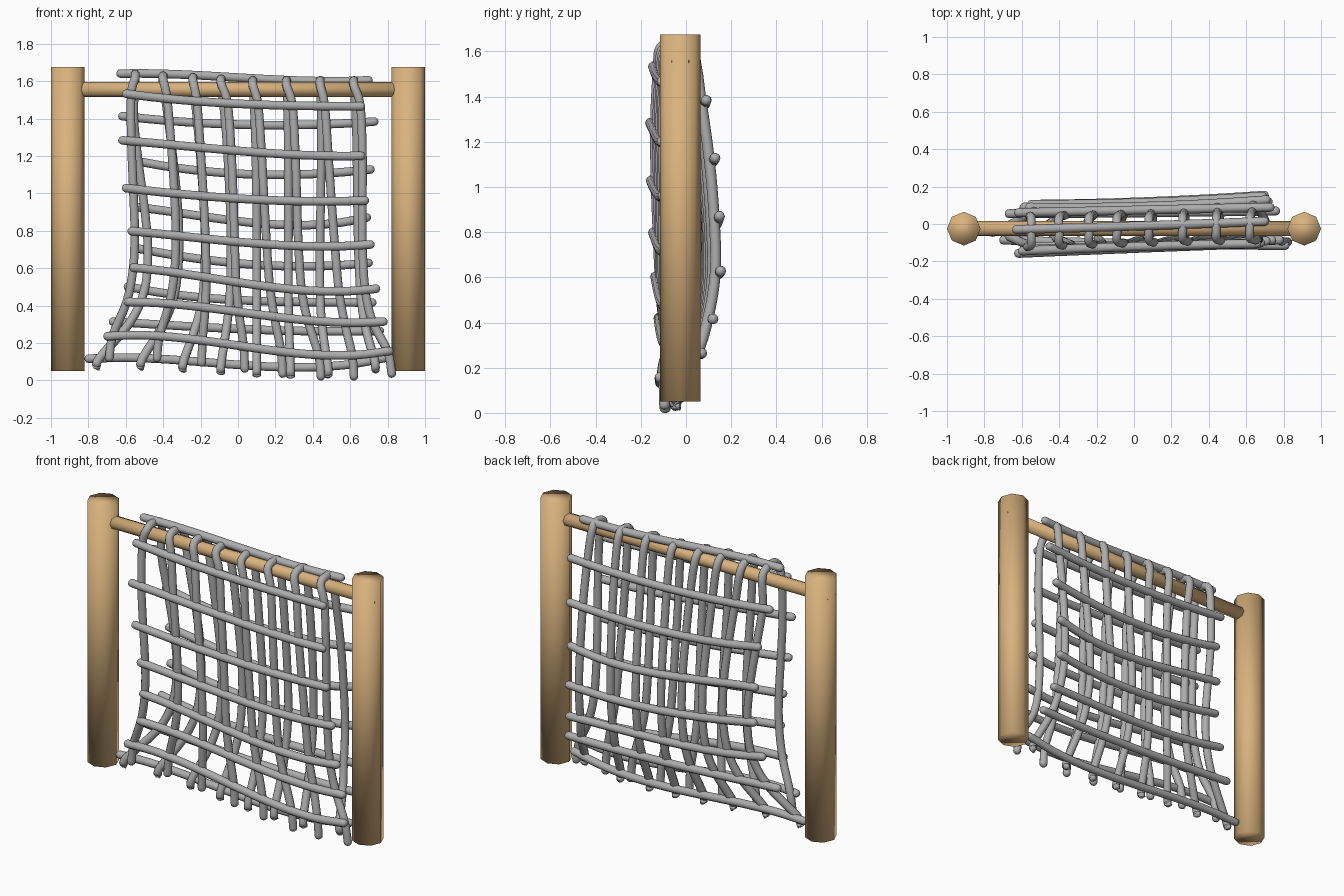
import bpy, bmesh, math
from mathutils import Vector

if "Cube" in bpy.data.objects:
    bpy.data.objects.remove(bpy.data.objects["Cube"])


def material(name, col):
    m = bpy.data.materials.new(name)
    m.diffuse_color = (*col, 1)
    m.use_nodes = True
    m.node_tree.nodes["Principled BSDF"].inputs["Base Color"].default_value = m.diffuse_color
    return m


WOOD = material("warm wood", (0.70, 0.45, 0.21))
ROPE = material("grey rope", (0.42, 0.42, 0.42))
R = 0.024


def finish(bm, name, mat):
    bmesh.ops.recalc_face_normals(bm, faces=bm.faces)
    me = bpy.data.meshes.new(name)
    bm.to_mesh(me)
    bm.free()
    for p in me.polygons:
        p.use_smooth = True
    me.materials.append(mat)
    ob = bpy.data.objects.new(name, me)
    bpy.context.collection.objects.link(ob)
    return ob


def lagrange(ts, vs, t):
    # smooth curve through a few values
    total = 0
    for i, v in enumerate(vs):
        w = 1
        for j, tj in enumerate(ts):
            if j != i:
                w *= (t - tj) / (ts[i] - tj)
        total += v * w
    return total


def even(vs, t):
    n = len(vs) - 1
    return lagrange([i / n for i in range(n + 1)], vs, t)


def catmull(pts, steps=4):
    P = [Vector(p) for p in pts]
    P = [2 * P[0] - P[1]] + P + [2 * P[-1] - P[-2]]
    out = []
    for i in range(1, len(P) - 2):
        a, b, c, d = P[i - 1:i + 3]
        for k in range(steps):
            t = k / steps
            out.append(0.5 * (2 * b + (c - a) * t + (2 * a - 5 * b + 4 * c - d) * t * t
                              + (3 * b - a - 3 * c + d) * t ** 3))
    out.append(P[-2])
    return out


def rope(name, pts, up, r=R, sides=10):
    # round tube with domed ends that finish at the first and last point
    path = catmull(pts)
    d0 = (path[1] - path[0]).normalized()
    d1 = (path[-2] - path[-1]).normalized()
    dome = [(0.0, 0.25), (0.2, 0.65), (0.55, 0.92)]
    start = [(path[0] + d0 * r * a, b) for a, b in dome]
    end = [(path[-1] + d1 * r * a, b) for a, b in reversed(dome)]
    rings = start + [(path[0] + d0 * r, 1)] + [(p, 1) for p in path[1:-1]] \
        + [(path[-1] + d1 * r, 1)] + end
    bm = bmesh.new()
    prev = None
    for i, (p, s) in enumerate(rings):
        q0, q1 = rings[max(i - 1, 0)][0], rings[min(i + 1, len(rings) - 1)][0]
        t = (q1 - q0).normalized()
        u = Vector(up).cross(t).normalized()
        v = t.cross(u)
        ring = [bm.verts.new(p + (u * math.cos(a) + v * math.sin(a)) * r * s)
                for a in (2 * math.pi * k / sides for k in range(sides))]
        if prev is None:
            bm.faces.new(ring)
        else:
            for k in range(sides):
                n = (k + 1) % sides
                bm.faces.new((prev[k], prev[n], ring[n], ring[k]))
        prev = ring
    bm.faces.new(prev)
    return finish(bm, name, ROPE)


# wooden frame: two eight-sided posts and a cross bar
def pole(name, r, length, loc, rot=(0, 0, 0)):
    bm = bmesh.new()
    bmesh.ops.create_cone(bm, cap_ends=True, segments=8, radius1=r, radius2=r, depth=length)
    ob = finish(bm, name, WOOD)
    ob.location, ob.rotation_euler = loc, rot


for side, s in (("left", -1), ("right", 1)):
    pole(side + "_post", 0.09, 1.625, (s * 0.91, -0.025, 0.8625))
pole("cross_bar", 0.04, 1.97, (0, -0.025, 1.555), (0, math.pi / 2, 0))

# cross ropes: x start, x end, heights along the rope, depths along the rope
FRONT = [
    (-.62, .68, (1.535, 1.49, 1.47, 1.465), (-.145, -.12, -.105)),
    (-.64, .68, (1.285, 1.245, 1.21, 1.20), (-.158, -.13, -.105)),
    (-.62, .70, (1.03, .985, .96, .962), (-.155, -.125, -.10)),
    (-.59, .73, (.80, .755, .72, .728), (-.145, -.12, -.09)),
    (-.58, .76, (.605, .545, .485, .492), (-.135, -.115, -.085)),
    (-.61, .80, (.42, .385, .325, .315), (-.12, -.11, -.085)),
    (-.72, .83, (.235, .215, .145, .16), (-.085, -.105, -.115)),
]
BACK = [
    (-.64, .75, (1.415, 1.375, 1.365, 1.385), (.06, .075, .09)),
    (-.58, .73, (1.18, 1.115, 1.10, 1.13), (.09, .095, .13)),
    (-.57, .71, (.93, .87, .83, .875), (.105, .115, .15)),
    (-.56, .72, (.71, .64, .61, .63), (.105, .12, .155)),
    (-.61, .74, (.505, .44, .42, .415), (.09, .10, .12)),
    (-.69, .78, (.315, .285, .265, .265), (.055, .06, .07)),
    (-.82, .81, (.115, .105, .07, .125), (-.02, -.02, -.03)),
]
TOP = (-.65, .72, (1.64, 1.63, 1.605, 1.605), (-.03, -.01, .015))


def on_row(row, x):
    t = (x - row[0]) / (row[1] - row[0])
    return even(row[3], t), even(row[2], t)


def cross_rope(name, row):
    pts = []
    for k in range(9):
        x = row[0] + (row[1] - row[0]) * k / 8
        pts.append((x, *on_row(row, x)))
    rope(name, pts, (0, 0, 1))


cross_rope("top_cross_rope", TOP)
for i, row in enumerate(FRONT):
    cross_rope(f"front_cross_rope_{i + 1}", row)
for i, row in enumerate(BACK):
    cross_rope(f"back_cross_rope_{i + 1}", row)

# long ropes draped over the bar: x at the bar, at rows 3, 5 and 7
TOP_X = (-.55, -.40, -.24, -.09, .08, .26, .44, .62)
FRONT_X = [(-.56, -.34, -.185, -.025, .14, .315, .50, .665),
           (-.56, -.34, -.17, -.01, .17, .34, .54, .68),
           (-.67, -.42, -.19, .03, .23, .43, .61, .80)]
BACK_X = [(-.50, -.32, -.18, -.04, .10, .27, .44, .64),
          (-.50, -.34, -.19, -.045, .10, .27, .44, .66),
          (-.74, -.51, -.29, -.09, .10, .28, .48, .73)]


def half(i, rows, xs, inward, tail):
    ts, vs = (0, 3 / 7, 5 / 7, 1), [TOP_X[i]] + [a[i] for a in xs]
    pts = []
    for j, row in enumerate(rows):
        x = lagrange(ts, vs, (j + 1) / 7)
        y, z = on_row(row, x)
        pts.append((x, y + inward, z))
    a, b = pts[-2], pts[-1]
    k = 0.35 * tail / (a[2] - b[2])
    y, z = b[1], max(0.0, b[2] - tail)
    pts.append((b[0] + (b[0] - a[0]) * k, y, z))
    return pts


for i, x in enumerate(TOP_X):
    rise = 0.04 * max(0, 1 - i / 4)
    front = half(i, FRONT, FRONT_X, 0.02, 0.14)
    back = half(i, BACK, BACK_X, -0.02, 0.06)
    yf = front[0][1]
    over = [(x, min(yf + 0.012, -0.075), 1.575 + rise),
            (x, -0.025 - rise * 0.6, 1.603 + rise * 0.8),
            (x, 0.035, 1.575 + rise * 0.5)]
    rope(f"long_rope_{i + 1}", front[::-1] + over + back, (1, 0, 0))
